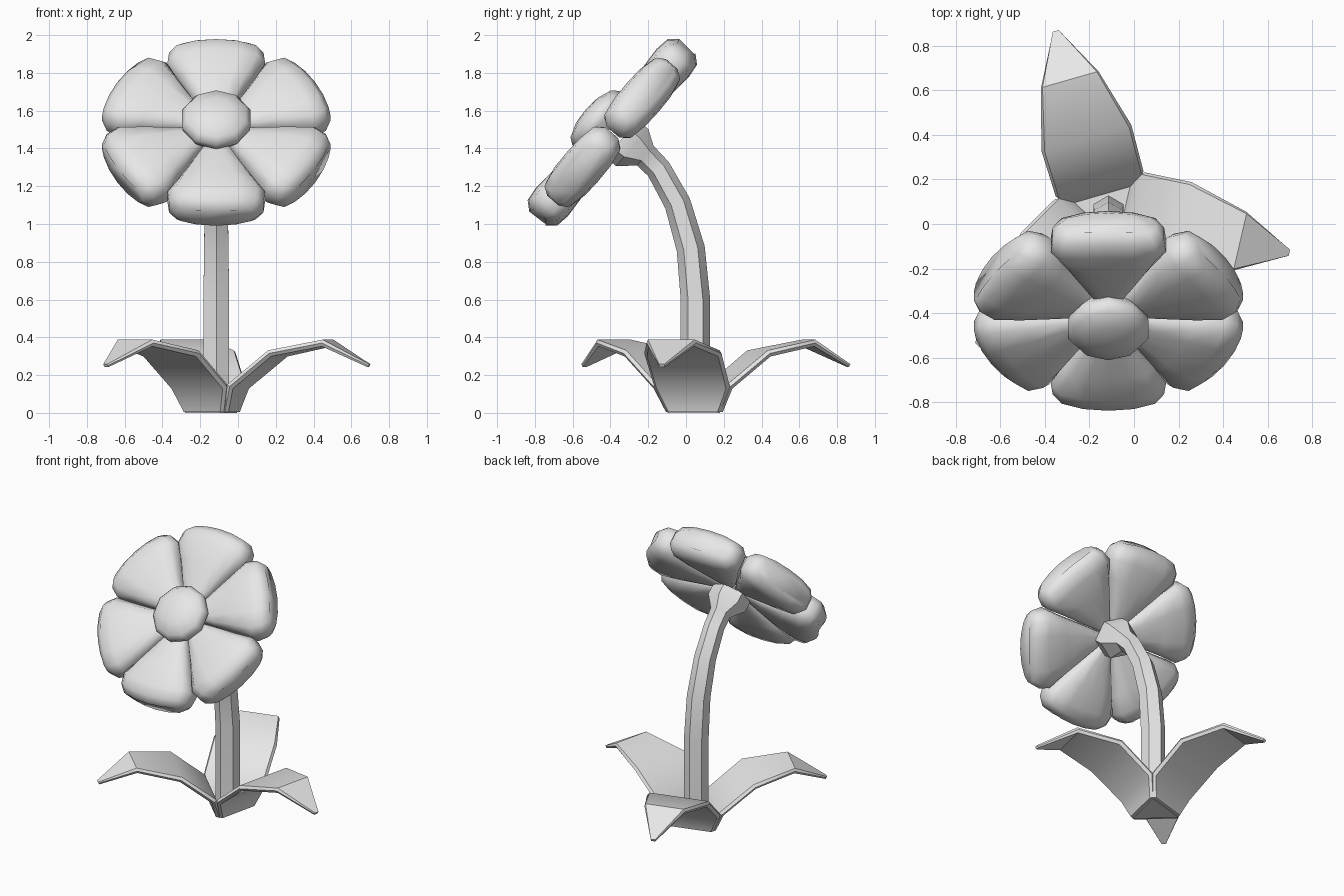
import bpy, bmesh, math
from mathutils import Vector, Matrix

cube = bpy.data.objects.get("Cube")
if cube:
    bpy.data.objects.remove(cube, do_unlink=True)

grey = bpy.data.materials.new("plain_grey")
grey.use_nodes = True
grey.diffuse_color = (0.8, 0.8, 0.8, 1)
grey.node_tree.nodes["Principled BSDF"].inputs["Base Color"].default_value = (0.8, 0.8, 0.8, 1)


def loft(name, rings, matrix=Matrix(), angle=40):
    """Skin a list of equal-length rings and cap both ends."""
    bm = bmesh.new()
    loops = [[bm.verts.new(matrix @ Vector(p)) for p in ring] for ring in rings]
    n = len(loops[0])
    for a, b in zip(loops, loops[1:]):
        for i in range(n):
            j = (i + 1) % n
            bm.faces.new((a[i], a[j], b[j], b[i]))
    bm.faces.new(loops[0])
    bm.faces.new(loops[-1])
    bmesh.ops.recalc_face_normals(bm, faces=bm.faces)
    mesh = bpy.data.meshes.new(name)
    bm.to_mesh(mesh)
    bm.free()
    mesh.materials.append(grey)
    obj = bpy.data.objects.new(name, mesh)
    bpy.context.collection.objects.link(obj)
    bpy.ops.object.select_all(action='DESELECT')
    obj.select_set(True)
    bpy.context.view_layer.objects.active = obj
    bpy.ops.object.shade_smooth_by_angle(angle=math.radians(angle))
    return obj


# Flower head frame: local y runs up the disc, local z faces forward
head = Matrix.Translation((-0.115, -0.39, 1.485)) @ Matrix.Rotation(math.radians(49), 4, 'X')

# Petals: rounded slabs that widen outwards (radius, half width, half thickness)
petal_sections = [(0.06, 0.03, 0.05), (0.2, 0.112, 0.075), (0.35, 0.195, 0.1),
                  (0.49, 0.258, 0.11), (0.565, 0.25, 0.1), (0.605, 0.215, 0.055)]
outline = [(1, 0.4), (0.84, 0.85), (0.45, 1), (0, 1.03), (-0.45, 1), (-0.84, 0.85), (-1, 0.4)]
outline += [(s, -t) for s, t in reversed(outline)]
petal_rings = [[(s * w, r - 0.7 * r * (s * w) ** 2 * (r > 0.4) * 1.6, t * h) for s, t in outline]
               for r, w, h in petal_sections]
for k in range(6):
    turn = Matrix.Rotation(k * math.pi / 3, 4, 'Z')
    loft("petal_%d" % (k + 1), petal_rings, head @ turn, 50)


def circle(radius, height, sides):
    return [(radius * math.cos(2 * math.pi * (i + 0.5) / sides),
             radius * math.sin(2 * math.pi * (i + 0.5) / sides), height) for i in range(sides)]


# Flower centre: low dome
dome = [(0.14, 0.02), (0.185, 0.08), (0.19, 0.115), (0.165, 0.15), (0.09, 0.178), (0.02, 0.185)]
loft("flower_centre", [circle(r, h, 10) for r, h in dome], head, 50)

# Stem: six-sided tube bending forward, flaring under the head (y, z, radius)
path = [(0.05, 0.03, 0.078), (0.05, 0.6, 0.078), (0.025, 0.87, 0.075), (-0.045, 1.11, 0.07),
        (-0.145, 1.29, 0.066), (-0.215, 1.362, 0.068), (-0.285, 1.405, 0.13), (-0.34, 1.45, 0.13)]
stem_rings = []
for i, (y, z, r) in enumerate(path):
    a, b = path[max(i - 1, 0)], path[min(i + 1, len(path) - 1)]
    along = Vector((0, b[0] - a[0], b[1] - a[1])).normalized()
    if i >= len(path) - 2:
        along = head.to_3x3() @ Vector((0, 0, 1))
    across = Vector((1, 0, 0)).cross(along)
    stem_rings.append([Vector((-0.115, y, z)) + r * (math.sin(t) * Vector((1, 0, 0)) + math.cos(t) * across)
                       for t in (k * math.pi / 3 for k in range(6))])
loft("stem", stem_rings, angle=35)

# Leaves: arching blades around the stem (distance, height, half width)
leaf_sections = [(0.085, 0.005, 0.145), (0.125, 0.14, 0.205), (0.34, 0.315, 0.21),
                 (0.61, 0.37, 0.135), (0.835, 0.25, 0.015)]
thick = 0.036
leaf_rings = []
for i, (u, z, w) in enumerate(leaf_sections):
    a, b = leaf_sections[max(i - 1, 0)], leaf_sections[min(i + 1, len(leaf_sections) - 1)]
    du, dz = b[0] - a[0], b[1] - a[1]
    size = math.hypot(du, dz)
    ou, oz = thick * dz / size, -thick * du / size
    if i == 0:
        oz = 0
    if i == len(leaf_sections) - 1:
        ou, oz = ou * 0.5, oz * 0.5
    leaf_rings.append([(u - ou / 2, -w * 0.94, z - oz / 2), (u - ou / 2, w * 0.94, z - oz / 2),
                       (u, w, z), (u + ou / 2, w * 0.92, z + oz / 2),
                       (u + ou / 2, -w * 0.92, z + oz / 2), (u, -w, z)])
for name, degrees in (("back_leaf", 106), ("left_leaf", -13), ("front_right_leaf", 226)):
    place = Matrix.Translation((-0.12, 0.06, 0)) @ Matrix.Rotation(math.radians(degrees), 4, 'Z')
    loft(name, leaf_rings, place, 35)

# Triangular base plate joining the leaves
base_place = Matrix.Translation((-0.12, 0.06, 0)) @ Matrix.Rotation(math.radians(-14), 4, 'Z')
loft("leaf_base", [circle(0.165, h, 3) for h in (0.0, 0.03)], base_place)
